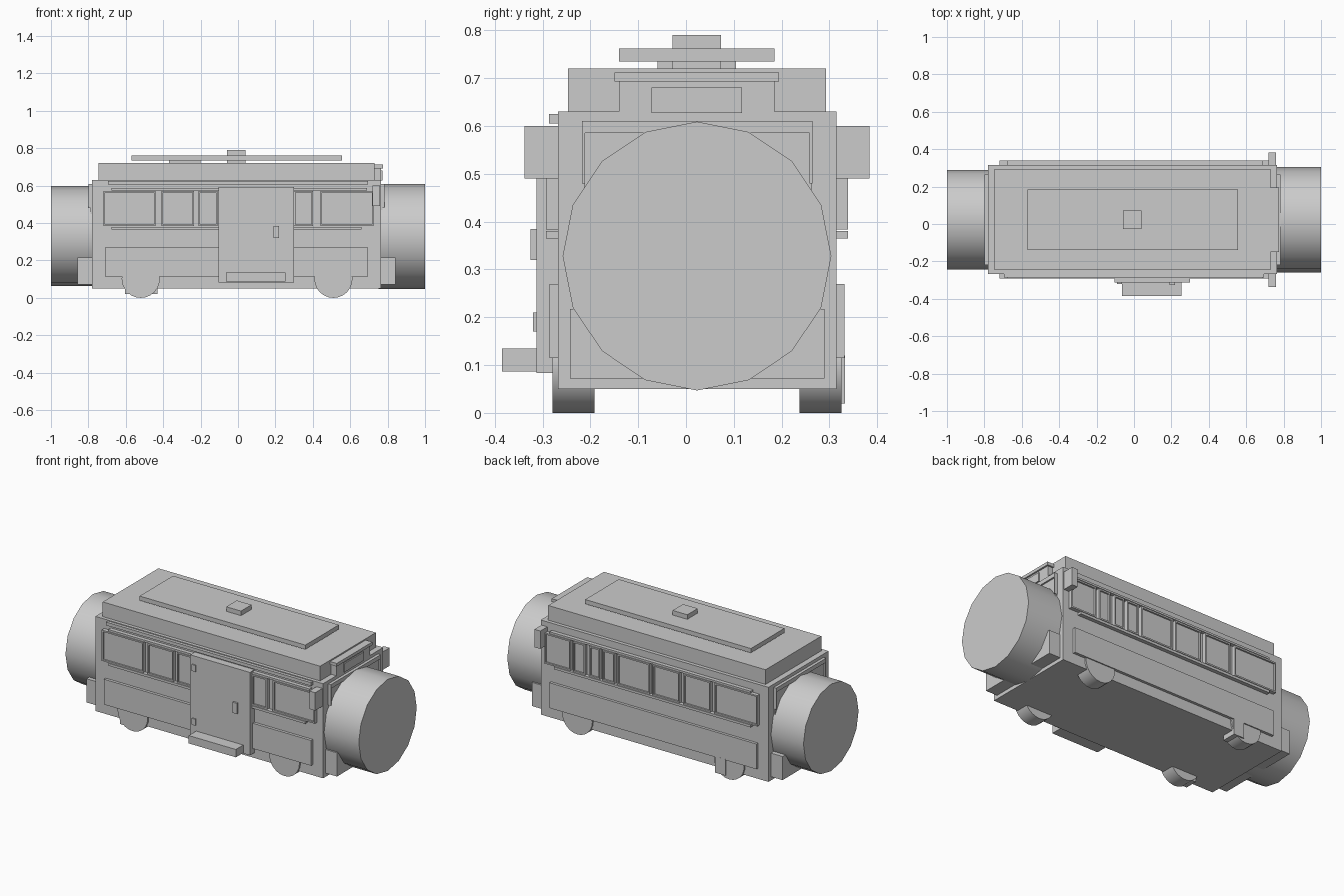
import bpy, math

YC = 0.023  # centre line of the carriage body


def box(name, x0, x1, y0, y1, z0, z1):
    bpy.ops.mesh.primitive_cube_add(size=1, location=((x0 + x1) / 2, (y0 + y1) / 2, (z0 + z1) / 2))
    o = bpy.context.object
    o.name = name
    o.scale = (x1 - x0, y1 - y0, z1 - z0)
    bpy.ops.object.transform_apply(location=False, rotation=False, scale=True)
    return o


def cyl(name, sides, r, depth, loc, axis):
    rot = (0, math.pi / 2, 0) if axis == 'X' else (math.pi / 2, 0, 0)
    bpy.ops.mesh.primitive_cylinder_add(vertices=sides, radius=r, depth=depth, location=loc, rotation=rot)
    o = bpy.context.object
    o.name = name
    bpy.ops.object.transform_apply(location=False, rotation=True, scale=False)
    bpy.ops.object.shade_smooth_by_angle(angle=math.radians(35))
    return o


def side_box(name, side, x0, x1, out, z0, z1, inset=0.012):
    """Box on the front (side=-1) or back (side=1) wall, standing out by 'out'."""
    a, b = YC + side * (0.2915 - inset), YC + side * (0.2915 + out)
    return box(name, x0, x1, min(a, b), max(a, b), z0, z1)


# Body and roof
box("body", -0.78, 0.765, -0.268, 0.315, 0.05, 0.63)
box("roof", -0.745, 0.73, -0.247, 0.293, 0.62, 0.72)
box("roof_mount", -0.37, -0.2, -0.06, 0.105, 0.715, 0.737)
box("hatch_base", -0.06, 0.04, -0.028, 0.073, 0.715, 0.737)
box("roof_panel", -0.57, 0.555, -0.14, 0.185, 0.735, 0.762)
box("roof_hatch", -0.06, 0.04, -0.028, 0.073, 0.755, 0.79)

# Connecting drums at both ends
cyl("right_drum", 16, 0.281, 0.25, (0.875, YC, 0.328), 'X')
cyl("left_drum", 16, 0.267, 0.24, (-0.88, YC, 0.33), 'X')

# Wheels and mudflaps
for x in (-0.52, 0.51):
    for y in (-0.235, 0.281):
        cyl("wheel", 24, 0.102, 0.088, (x, y, 0.102), 'Y')
box("front_mudflap", -0.605, -0.53, -0.278, -0.2, 0.02, 0.12)
box("back_mudflap", -0.5, -0.43, 0.24, 0.332, 0.02, 0.12)

# Windows, rails and skirts on each long side
windows = {
    -1: [(-0.72, -0.44), (-0.41, -0.235), (-0.21, -0.11), (0.30, 0.40), (0.44, 0.725)],
    1: [(0.55, 0.725), (0.45, 0.53), (0.35, 0.42), (0.25, 0.33), (0.01, 0.23),
        (-0.19, -0.01), (-0.4, -0.22), (-0.72, -0.43)],
}
for side, spans in windows.items():
    side_box("lower_skirt", side, -0.71, 0.695, 0.017, 0.115, 0.27)
    side_box("lower_rail", side, -0.675, 0.66, 0.024, 0.365, 0.38)
    side_box("upper_rail", side, -0.675, 0.69, 0.024, 0.575, 0.587)
    for x0, x1 in spans:
        side_box("window", side, x0 + 0.006, x1 - 0.006, 0.014, 0.39, 0.565)
        for z in (0.383, 0.563):
            side_box("window_frame_bar", side, x0, x1, 0.024, z, z + 0.009)
        for x in (x0, x1 - 0.008):
            side_box("window_frame_post", side, x, x + 0.008, 0.024, 0.385, 0.57)
    # Mirror blocks
    side_box("mirror", side, 0.72, 0.76, 0.069, 0.49, 0.6)
side_box("front_gutter", -1, -0.695, 0.695, 0.018, 0.605, 0.625)

# Door with hinges, handle and step
box("door", -0.105, 0.30, -0.313, -0.26, 0.083, 0.592)
box("door_handle", 0.19, 0.22, -0.325, -0.305, 0.32, 0.385)
for z in (0.17, 0.5):
    box("door_hinge", -0.09, -0.065, -0.32, -0.305, z, z + 0.04)
box("door_step", -0.065, 0.255, -0.385, -0.305, 0.087, 0.135)

# End walls: window, header and bumper
for s, name, wall, bump in ((1, "right", 0.765, 0.842), (-1, "left", -0.78, -0.858)):
    def end_box(part, out, y0, y1, z0, z1):
        a, b = wall - s * 0.01, wall + s * out
        return box(name + part, min(a, b), max(a, b), y0, y1, z0, z1)
    end_box("_end_window", 0.008, -0.213, 0.262, 0.3, 0.585)
    end_box("_window_header", 0.018, -0.218, 0.265, 0.585, 0.61)
    for y in (-0.218, 0.258):
        end_box("_window_post", 0.018, y, y + 0.007, 0.48, 0.59)
    end_box("_bumper", abs(bump - wall), -0.243, 0.29, 0.072, 0.217)

# Sign box above the right end
box("sign_box", 0.72, 0.765, -0.14, 0.185, 0.613, 0.695)
box("sign_face", 0.76, 0.772, -0.072, 0.117, 0.627, 0.68)
box("sign_hood", 0.72, 0.775, -0.15, 0.195, 0.693, 0.712)
